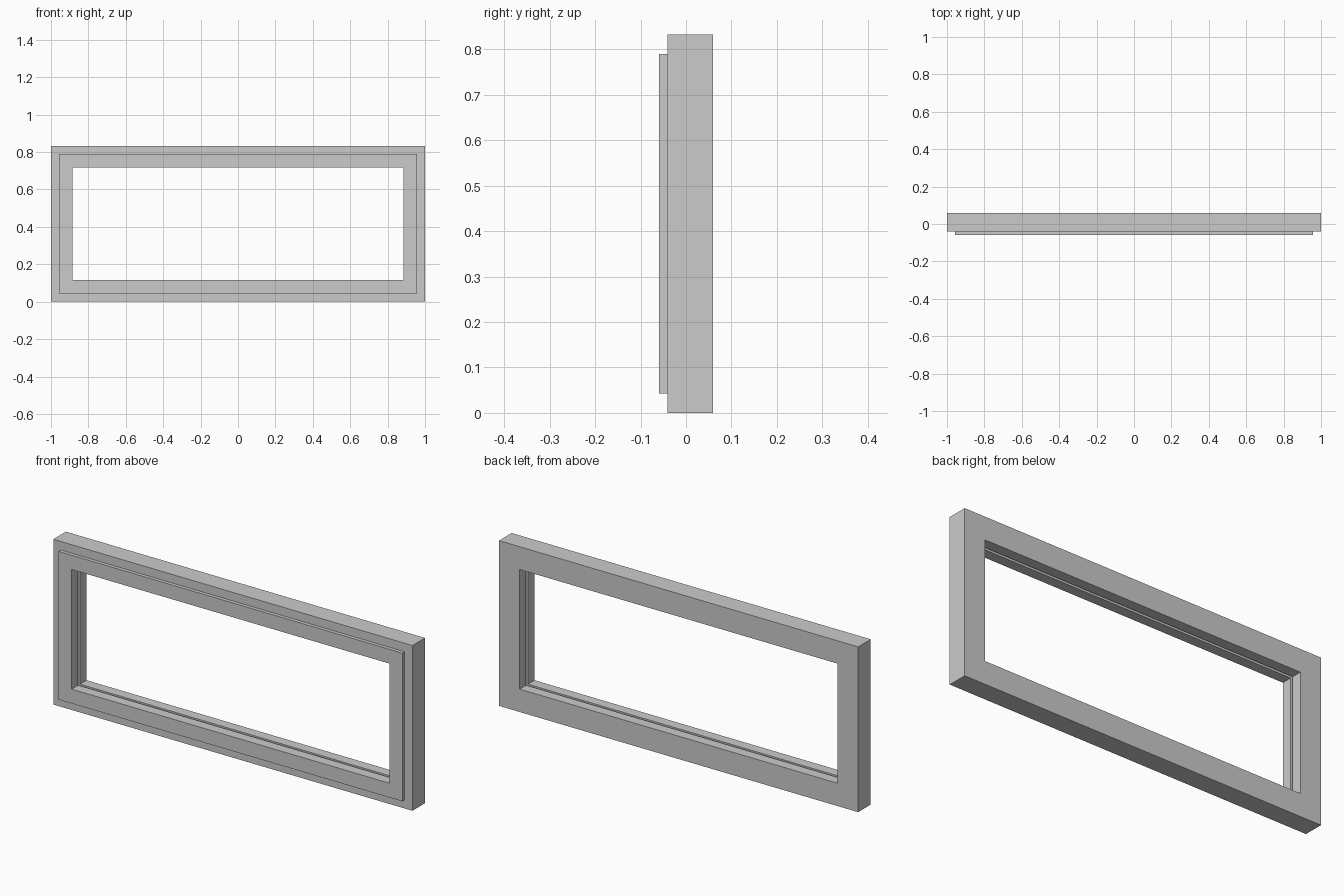
import bpy, bmesh

if "Cube" in bpy.data.objects:
    bpy.data.objects.remove(bpy.data.objects["Cube"])

W, H = 1.0, 0.832          # half width, full height
OPEN = 0.115               # inset of the opening
GROOVE = 0.135             # inset reaches back into the frame by this much less
SLOT = 0.007               # half width of the glazing slot

# cross-section as (inset from outer edge, y)
profile = [
    (0, 0.059), (0, -0.041),                      # outer face
    (0.043, -0.041), (0.043, -0.059),             # raised front step
    (OPEN, -0.059), (OPEN, -SLOT),                # inner face, front half
    (OPEN - 0.02, -SLOT), (OPEN - 0.02, SLOT),    # glazing slot
    (OPEN, SLOT), (OPEN, 0.059),                  # inner face, back half
]


def sweep_frame(name, section):
    """Sweep a cross-section round the rectangle with mitred corners."""
    bm = bmesh.new()
    rings = []
    for i, y in section:
        corners = [(-W + i, i), (W - i, i), (W - i, H - i), (-W + i, H - i)]
        rings.append([bm.verts.new((x, y, z)) for x, z in corners])
    for k, a in enumerate(rings):
        b = rings[(k + 1) % len(rings)]
        for j in range(4):
            n = (j + 1) % 4
            bm.faces.new((a[j], a[n], b[n], b[j]))
    bmesh.ops.recalc_face_normals(bm, faces=bm.faces)
    mesh = bpy.data.meshes.new(name)
    bm.to_mesh(mesh)
    bm.free()
    obj = bpy.data.objects.new(name, mesh)
    bpy.context.collection.objects.link(obj)
    return obj


# window frame with front step and glazing slot
sweep_frame("window_frame", profile)
